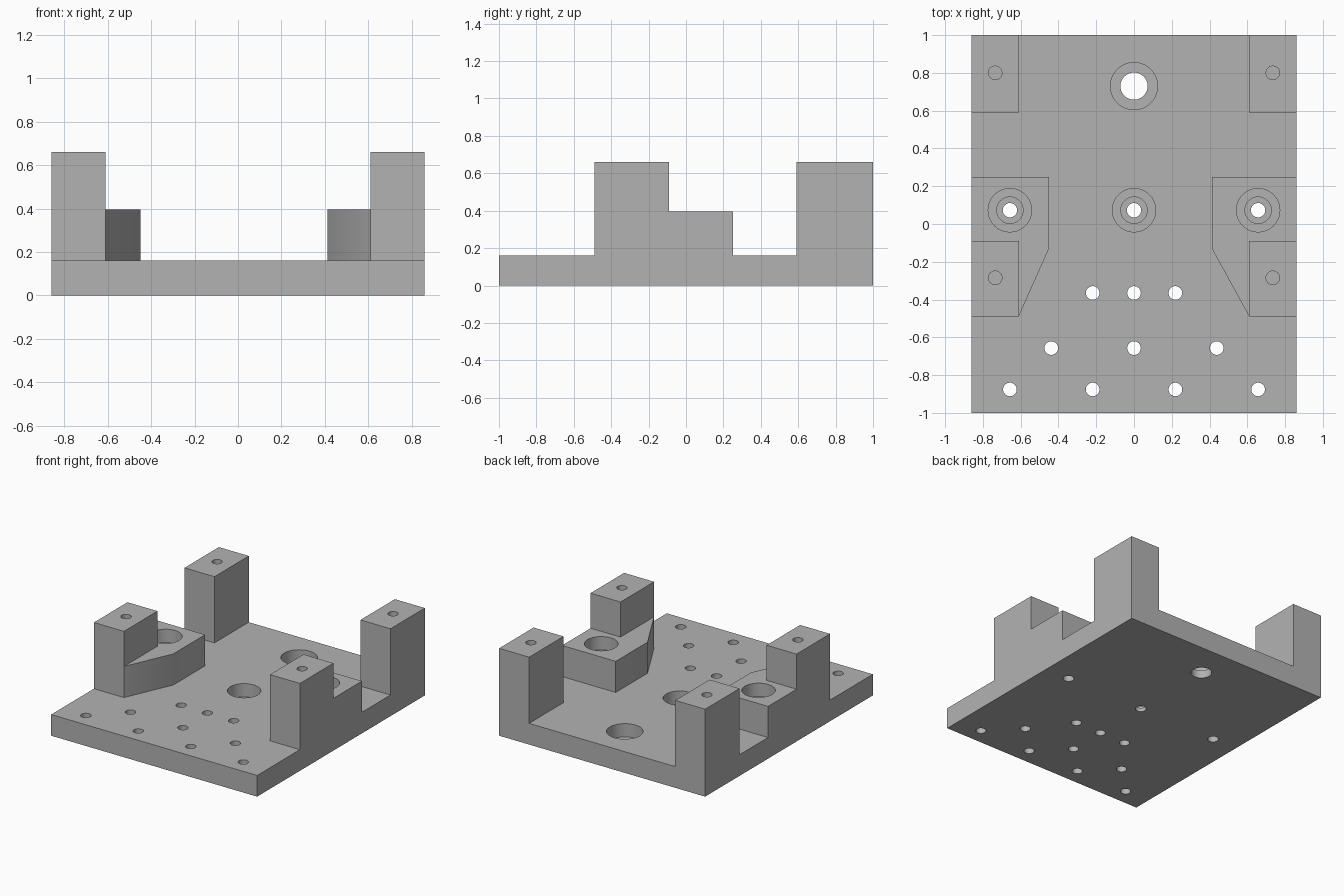
import bpy
import bmesh
from math import cos, sin, tau, radians

cube = bpy.data.objects.get("Cube")
if cube:
    bpy.data.objects.remove(cube, do_unlink=True)

grey = bpy.data.materials.new("plain_grey")
grey.use_nodes = True
colour = (0.45, 0.45, 0.45, 1)
grey.diffuse_color = colour
grey.node_tree.nodes["Principled BSDF"].inputs["Base Color"].default_value = colour

W, D = 0.86, 1.0           # half width and half depth
BASE, PAD, POST = 0.16, 0.395, 0.66
POST_IN = 0.61             # inner side of the posts


def finish(name, bm):
    bmesh.ops.recalc_face_normals(bm, faces=bm.faces)
    mesh = bpy.data.meshes.new(name)
    bm.to_mesh(mesh)
    bm.free()
    mesh.materials.append(grey)
    obj = bpy.data.objects.new(name, mesh)
    bpy.context.collection.objects.link(obj)
    return obj


def prism(name, outline, top):
    """Extrude a plan outline from the ground up to a height."""
    bm = bmesh.new()
    face = bm.faces.new([bm.verts.new((x, y, 0)) for x, y in outline])
    new = bmesh.ops.extrude_face_region(bm, geom=[face])["geom"]
    verts = [v for v in new if isinstance(v, bmesh.types.BMVert)]
    bmesh.ops.translate(bm, verts=verts, vec=(0, 0, top))
    return finish(name, bm)


def box(name, x0, x1, y0, y1, top):
    return prism(name, [(x0, y0), (x1, y0), (x1, y1), (x0, y1)], top)


def bore(name, x, y, profile, sides=40):
    """Turned cutter; profile lists (radius, height) from the bottom up."""
    bm = bmesh.new()
    rings = [[bm.verts.new((x + r * cos(tau * i / sides),
                            y + r * sin(tau * i / sides), z))
              for i in range(sides)] for r, z in profile]
    bm.faces.new(rings[0])
    bm.faces.new(rings[-1])
    for low, high in zip(rings, rings[1:]):
        for i in range(sides):
            j = (i + 1) % sides
            bm.faces.new((low[i], low[j], high[j], high[i]))
    return finish(name, bm)


def combine(target, tool, operation):
    mod = target.modifiers.new(tool.name, 'BOOLEAN')
    mod.operation = operation
    mod.solver = 'EXACT'
    mod.object = tool
    bpy.context.view_layer.objects.active = target
    bpy.ops.object.modifier_apply(modifier=mod.name)
    bpy.data.objects.remove(tool, do_unlink=True)


# Base slab
plate = box("mounting_plate", -W, W, -D, D, BASE)

# Tapered bearing pads and corner posts, one set on each side
for s, inner in ((-1, 0.45), (1, 0.412)):
    outline = [(W, 0.25), (inner, 0.25), (inner, -0.13),
               (POST_IN, -0.49), (W, -0.49)]
    combine(plate, prism("pad", [(s * x, y) for x, y in outline], PAD), 'UNION')
    for y0, y1 in ((-0.49, -0.09), (0.59, D)):
        post = box("post", s * POST_IN, s * W, y0, y1, POST)
        combine(plate, post, 'UNION')

# Blind screw holes in the post tops
for x in (-0.735, 0.735):
    for y in (-0.285, 0.8):
        combine(plate, bore("screw_hole", x, y,
                            [(0.036, POST - 0.2), (0.036, POST + 0.1)]), 'DIFFERENCE')

# Stepped shaft bores through the pads and the slab centre
for x, top in ((-0.657, PAD), (0, BASE), (0.657, PAD)):
    floor = top - 0.1
    combine(plate, bore("shaft_bore", x, 0.073,
                        [(0.038, -0.1), (0.038, floor - 0.03), (0.07, floor - 0.03),
                         (0.07, floor), (0.115, floor), (0.115, top + 0.1)]), 'DIFFERENCE')

# Large counterbored hole near the back
combine(plate, bore("rear_bore", 0, 0.73,
                    [(0.072, -0.1), (0.072, 0.06), (0.125, 0.06), (0.125, 0.3)]),
        'DIFFERENCE')

# Rows of small through holes
rows = ((-0.365, (-0.219, 0, 0.219)),
        (-0.657, (-0.438, 0, 0.438)),
        (-0.876, (-0.657, -0.219, 0.219, 0.657)))
for y, xs in rows:
    for x in xs:
        combine(plate, bore("small_hole", x, y, [(0.036, -0.1), (0.036, 0.3)]),
                'DIFFERENCE')

# Round the shading of the bores, keep the machined edges crisp
plate.select_set(True)
bpy.context.view_layer.objects.active = plate
bpy.ops.object.shade_smooth_by_angle(angle=radians(30))
